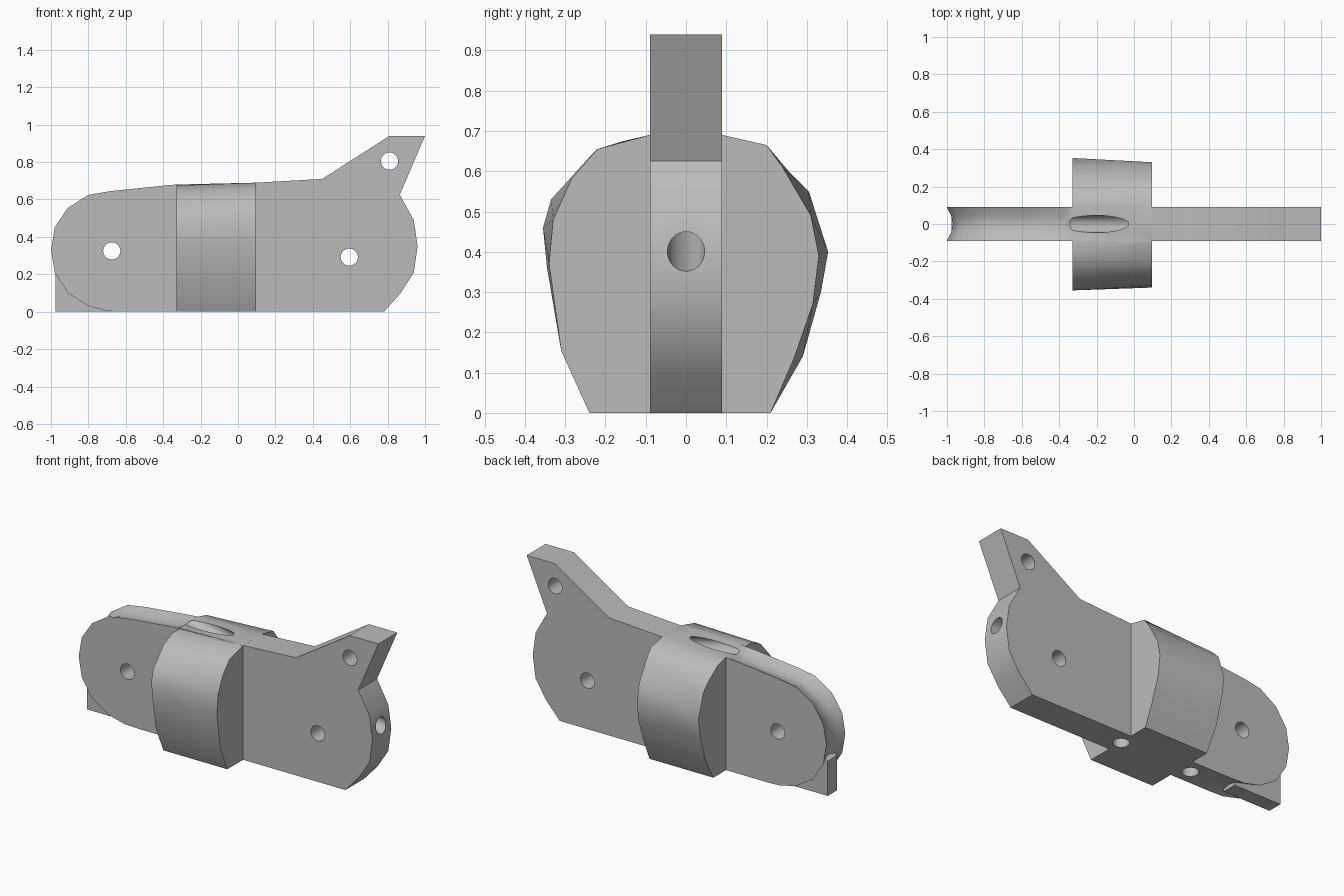
import bpy, bmesh, math
from mathutils import Vector

cube = bpy.data.objects.get("Cube")
if cube:
    bpy.data.objects.remove(cube, do_unlink=True)

grey = bpy.data.materials.new("plain grey")
grey.use_nodes = True
COLOUR = (0.5, 0.5, 0.5, 1)
grey.diffuse_color = COLOUR
grey.node_tree.nodes["Principled BSDF"].inputs["Base Color"].default_value = COLOUR


def loft(name, rings):
    """Closed solid through rings with equal point counts."""
    bm = bmesh.new()
    loops = [[bm.verts.new(p) for p in ring] for ring in rings]
    for a, b in zip(loops, loops[1:]):
        for i in range(len(a)):
            j = (i + 1) % len(a)
            bm.faces.new((a[i], a[j], b[j], b[i]))
    bm.faces.new(loops[0])
    bm.faces.new(loops[-1])
    bmesh.ops.recalc_face_normals(bm, faces=bm.faces)
    mesh = bpy.data.meshes.new(name)
    bm.to_mesh(mesh)
    bm.free()
    mesh.materials.append(grey)
    obj = bpy.data.objects.new(name, mesh)
    bpy.context.collection.objects.link(obj)
    return obj


def rod(start, end, radius=0.046, sides=32):
    """Round drill between two points."""
    a, b = Vector(start), Vector(end)
    turn = (b - a).to_track_quat("Z", "Y")
    circle = [turn @ Vector((radius * math.cos(t), radius * math.sin(t), 0))
              for t in (2 * math.pi * i / sides for i in range(sides))]
    return loft("drill", [[p + c for c in circle] for p in (a, b)])


def combine(target, tool, operation):
    mod = target.modifiers.new("combine", "BOOLEAN")
    mod.operation, mod.solver, mod.object = operation, "EXACT", tool
    bpy.context.view_layer.objects.active = target
    bpy.ops.object.modifier_apply(modifier=mod.name)
    bpy.data.objects.remove(tool, do_unlink=True)


# Plate outline (x, z): plain edge, then the grooved round end
plain = [(-.6, 0), (.78, 0), (.87, .1), (.94, .21), (.96, .35), (.94, .49), (.865, .625),
         (1, .94), (.81, .94), (.45, .71), (.1, .69), (-.33, .68)]
grooved = [(-.37, .677), (-.68, .645), (-.8, .625), (-.91, .555), (-.98, .45), (-1, .33),
           (-.98, .21), (-.91, .1), (-.8, .03), (-.69, .003)]


def plate_ring(y, depth):
    ring = [(x, y, z) for x, z in plain]
    centre = Vector((-.66, .325))
    for x, z in grooved:
        p = Vector((x, z))
        inward = Vector((max(centre.x, x) - x, centre.y - z)).normalized()
        p += inward * depth
        ring.append((p.x, y, p.y))
    return ring


body = loft("body", [plate_ring(y, d) for y, d in
                     ((-.09, 0), (-.045, .022), (0, .032), (.045, .022), (.09, 0))])

# Bulging middle, slightly wider towards the round end (y, z)
rear = [(-.24, 0), (-.31, .155), (-.34, .37), (-.33, .48), (-.285, .58), (-.22, .655), (-.09, .69),
        (.09, .69), (.2, .665), (.24, .61), (.31, .49), (.33, .39), (.315, .27), (.27, .14), (.21, 0)]
fore = [(-.24, 0), (-.31, .155), (-.345, .36), (-.355, .46), (-.335, .53), (-.24, .635), (-.155, .675),
        (.09, .68), (.17, .66), (.255, .6), (.305, .55), (.353, .4), (.335, .3), (.29, .14), (.21, 0)]
bulge = loft("bulge", [[(x, y, z) for y, z in ring] for x, ring in ((.097, rear), (-.33, fore))])
combine(body, bulge, "UNION")

# Small foot below the round end
foot = [(-.977, 0), (-.66, 0), (-.66, .2), (-.9, .26), (-.977, .21)]
combine(body, loft("foot", [[(x, y, z) for x, z in foot] for y in (-.045, .045)]), "UNION")

# Cross holes, sloping tunnel and blind holes underneath
for x, z in ((-.675, .325), (.595, .292), (.81, .805)):
    combine(body, rod((x, -.3, z), (x, .3, z)), "DIFFERENCE")
way = Vector((-1.19, 0, .29))
tunnel = Vector((.955, 0, .4))
combine(body, rod(tunnel - way * .2, tunnel + way * 1.4), "DIFFERENCE")
for x in (.09, -.39):
    combine(body, rod((x, 0, -.1), (x, 0, .25)), "DIFFERENCE")

# Smooth the curved skin, keep the rims crisp
bpy.ops.object.select_all(action="DESELECT")
body.select_set(True)
bpy.context.view_layer.objects.active = body
bpy.ops.object.shade_smooth_by_angle(angle=math.radians(30))
